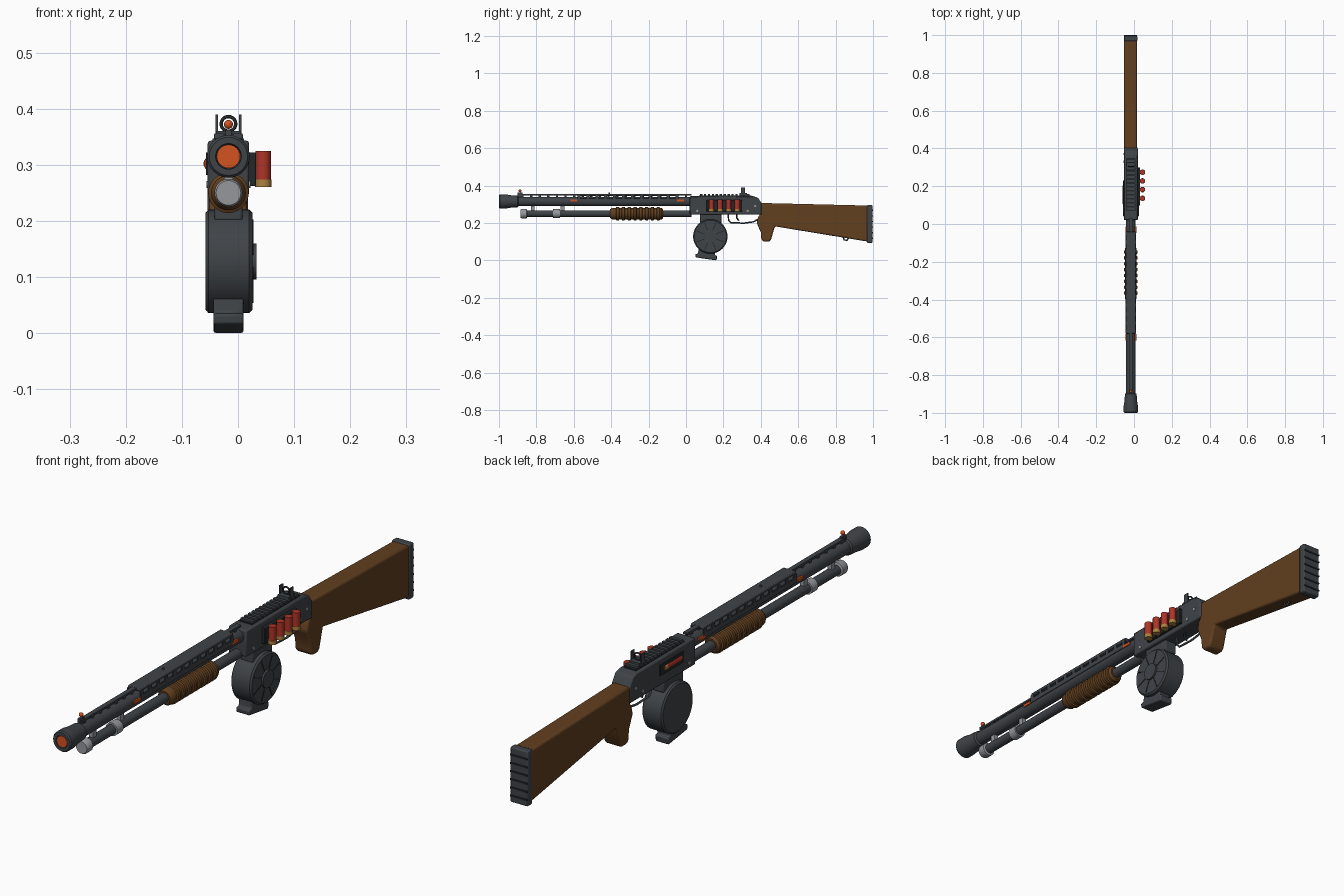
import bpy, bmesh, math
from mathutils import Matrix, Vector

if "Cube" in bpy.data.objects:
    bpy.data.objects.remove(bpy.data.objects["Cube"])
AX = -0.017          # centre plane of the body
BARREL_Z, TUBE_Z = 0.315, 0.25


def material(name, *rgb):
    m = bpy.data.materials.new(name)
    m.use_nodes = True
    m.diffuse_color = (*rgb, 1)
    m.node_tree.nodes["Principled BSDF"].inputs["Base Color"].default_value = (*rgb, 1)
    return m


METAL = material("gunmetal", 0.05, 0.057, 0.064)
BLACK = material("black", 0.018, 0.02, 0.022)
WOOD = material("walnut", 0.12, 0.05, 0.014)
STEEL = material("pale steel", 0.3, 0.31, 0.33)
RED = material("shell red", 0.42, 0.035, 0.02)
BRASS = material("brass", 0.42, 0.22, 0.05)
ORANGE = material("orange", 0.65, 0.085, 0.015)


def finish(name, bm, mat, bevel=0, segments=2):
    bmesh.ops.recalc_face_normals(bm, faces=bm.faces)
    mesh = bpy.data.meshes.new(name)
    bm.to_mesh(mesh)
    bm.free()
    mesh.materials.append(mat)
    ob = bpy.data.objects.new(name, mesh)
    bpy.context.collection.objects.link(ob)
    if bevel:
        mod = ob.modifiers.new("bevel", "BEVEL")
        mod.width, mod.segments, mod.limit_method = bevel, segments, "ANGLE"
    bpy.ops.object.select_all(action="DESELECT")
    ob.select_set(True)
    bpy.context.view_layer.objects.active = ob
    bpy.ops.object.shade_smooth_by_angle(angle=math.radians(35))
    return ob


def box(name, x, y, z, mat, bevel=0):
    bm = bmesh.new()
    bmesh.ops.create_cube(bm, size=1)
    for v in bm.verts:
        v.co = [r[0] + (c + 0.5) * (r[1] - r[0]) for r, c in zip((x, y, z), v.co)]
    return finish(name, bm, mat, bevel)


def prism(name, outline, x, mat, bevel=0, segments=2):
    """Side outline of (y, z) points, extruded across x."""
    bm = bmesh.new()
    face = bm.faces.new([bm.verts.new((x[0], y, z)) for y, z in outline])
    new = bmesh.ops.extrude_face_region(bm, geom=[face])["geom"]
    bmesh.ops.translate(bm, vec=(x[1] - x[0], 0, 0),
                        verts=[v for v in new if isinstance(v, bmesh.types.BMVert)])
    return finish(name, bm, mat, bevel, segments)


def lathe(name, profile, centre, mat, axis="Y", n=32):
    """Turns (position, radius) pairs around an axis through centre."""
    bm = bmesh.new()
    rings = []
    for p, r in profile:
        ring = []
        for i in range(n):
            a = math.tau * i / n
            u, w = r * math.cos(a), r * math.sin(a)
            co = {"X": (p, u, w), "Y": (u, p, w), "Z": (u, w, p)}[axis]
            ring.append(bm.verts.new(Vector(co) + Vector(centre)))
        rings.append(ring)
    for a, b in zip(rings, rings[1:]):
        for i in range(n):
            bm.faces.new((a[i], a[i - 1], b[i - 1], b[i]))
    bm.faces.new(rings[0])
    bm.faces.new(rings[-1])
    return finish(name, bm, mat)


def rod(name, start, end, r, centre, mat, axis="Y", n=24):
    return lathe(name, [(start, r), (end, r)], centre, mat, axis, n)


def wire(name, points, r, mat, cyclic=False):
    cu = bpy.data.curves.new(name, "CURVE")
    cu.dimensions, cu.bevel_depth, cu.bevel_resolution = "3D", r, 2
    sp = cu.splines.new("POLY")
    sp.points.add(len(points) - 1)
    for p, co in zip(sp.points, points):
        p.co = (*co, 1)
    sp.use_cyclic_u = cyclic
    cu.materials.append(mat)
    ob = bpy.data.objects.new(name, cu)
    bpy.context.collection.objects.link(ob)


def around(half):
    return AX - half, AX + half


barrel, tube = (AX, 0, BARREL_Z), (AX, 0, TUBE_Z)

# Barrel, muzzle and bore plug
rod("barrel", -0.93, 0.03, 0.025, barrel, METAL)
lathe("muzzle", [(-0.985, 0.021), (-1.0, 0.023), (-1.0, 0.034), (-0.995, 0.038), (-0.965, 0.038),
                 (-0.935, 0.033), (-0.9, 0.031), (-0.895, 0.025)], barrel, METAL)
rod("bore_plug", -0.999, -0.98, 0.021, barrel, ORANGE)

# Magazine tube with cap, clamp and braces
rod("magazine_tube", -0.86, 0.03, 0.018, tube, METAL)
lathe("tube_cap", [(-0.885, 0.022), (-0.88, 0.025), (-0.853, 0.025), (-0.85, 0.02)], tube, STEEL)
rod("tube_clamp", -0.71, -0.675, 0.024, tube, STEEL)
for y in (-0.82, -0.66):
    box("tube_brace", around(0.008), (y - 0.01, y + 0.01), (0.25, 0.3), STEEL)

# Wooden pump grip with raised ribs
pump = [(-0.405, 0.024), (-0.395, 0.031)]
for i in range(8):
    y = -0.375 + i * 0.031
    pump += [(y, 0.031), (y + 0.003, 0.036), (y + 0.016, 0.036), (y + 0.019, 0.031)]
lathe("pump_grip", pump + [(-0.13, 0.031), (-0.122, 0.024)], tube, WOOD)

# Sighting rib along the barrel, on small posts
box("sight_rib", around(0.009), (-0.89, 0.03), (0.348, 0.355), METAL)
for i in range(20):
    y = -0.88 + i * 0.046
    box("rib_post", around(0.007), (y, y + 0.012), (0.335, 0.349), METAL)

# Slotted heat shield
box("shield_top", around(0.026), (-0.58, -0.04), (0.345, 0.356), METAL, 0.003)
for s in (-1, 1):
    side = sorted((AX + s * 0.024, AX + s * 0.028))
    box("shield_side", side, (-0.58, -0.04), (0.315, 0.332), METAL)
    for i in range(12):
        y = -0.58 + i * 0.0476
        box("shield_bridge", side, (y, y + 0.016), (0.33, 0.347), METAL)
    for y in (-0.6, -0.03):
        clip = sorted((AX + s * 0.02, AX + s * 0.029))
        box("shield_clip", clip, (y - 0.018, y + 0.018), (0.314, 0.325), ORANGE)

# Front bead sight
box("front_sight_base", around(0.005), (-0.9, -0.875), (0.338, 0.362), METAL)
bm = bmesh.new()
bmesh.ops.create_uvsphere(bm, u_segments=16, v_segments=10, radius=0.008,
                          matrix=Matrix.Translation((AX, -0.887, 0.372)))
finish("front_bead", bm, ORANGE)
rod("mid_bead", 0.355, 0.362, 0.004, (AX, -0.41, 0), METAL, "Z", 12)

# Receiver and top rail
prism("receiver", [(0.02, 0.245), (0.02, 0.343), (0.36, 0.343), (0.385, 0.335), (0.405, 0.305),
                   (0.405, 0.245)], (-0.054, 0.02), METAL, 0.005)
box("rail_base", around(0.025), (0.07, 0.35), (0.34, 0.347), BLACK)
for i in range(13):
    y = 0.075 + i * 0.021
    box("rail_tooth", around(0.025), (y, y + 0.012), (0.345, 0.354), METAL)

# Rear ring sight
box("rear_sight_base", around(0.022), (0.285, 0.325), (0.345, 0.36), METAL)
ring = [math.tau * i / 24 for i in range(24)]
wire("rear_sight_ring", [(AX + 0.013 * math.cos(a), 0.305, 0.373 + 0.013 * math.sin(a)) for a in ring],
     0.003, BLACK, True)
for s in (-1, 1):
    x = AX + s * 0.021
    box("rear_sight_wing", (x - 0.002, x + 0.002), (0.295, 0.315), (0.355, 0.39), METAL)

# Side carrier with spare shells on the left
box("shell_carrier", (0.018, 0.032), (0.11, 0.3), (0.262, 0.322), BLACK, 0.002)
for i in range(4):
    spot = (0.045, 0.136 + i * 0.046, 0)
    rod("shell_case", 0.272, 0.325, 0.0135, spot, RED, "Z")
    rod("shell_base", 0.26, 0.274, 0.0145, spot, BRASS, "Z")

# Ejection port and chambered shell on the right
box("ejection_port", (-0.057, -0.05), (0.095, 0.23), (0.282, 0.322), BLACK)
rod("chambered_case", 0.105, 0.19, 0.012, (-0.049, 0, 0.302), RED)
rod("chambered_base", 0.19, 0.205, 0.0125, (-0.049, 0, 0.302), BRASS)
for x in (-0.056, 0.02):
    for y, z in ((0.06, 0.265), (0.33, 0.265), (0.37, 0.29)):
        rod("receiver_pin", x, x + 0.002, 0.006, (0, y, z), STEEL, "X", 12)

# Trigger and guard
wire("trigger_guard", [(AX, y, z) for y, z in ((0.225, 0.25), (0.228, 0.215), (0.24, 0.202), (0.31, 0.199),
                                               (0.36, 0.206), (0.39, 0.222))], 0.004, METAL)
wire("trigger", [(AX, 0.272, 0.25), (AX, 0.27, 0.23), (AX, 0.282, 0.212)], 0.004, BLACK)

# Drum magazine: body, ribs, hub, neck and foot
drum = (0, 0.13, 0.128)
lathe("drum", [(-0.058, 0.086), (-0.053, 0.092), (0.02, 0.092), (0.026, 0.086)], drum, METAL, "X", 48)
rod("drum_hub", 0.02, 0.033, 0.032, drum, METAL, "X", 32)
for i in range(8):
    rib = box("drum_groove", (0.024, 0.0275), (-0.002, 0.002), (0.034, 0.08), BLACK)
    rib.matrix_world = Matrix.Translation(drum) @ Matrix.Rotation(math.tau * (i + 0.5) / 8, 4, "X")
    rib.location.x = 0
box("drum_neck", around(0.025), (0.075, 0.19), (0.2, 0.25), METAL, 0.004)
prism("drum_foot", [(0.052, 0.016), (0.05, 0.034), (0.064, 0.036), (0.068, 0.07), (0.158, 0.06),
                    (0.155, 0.028), (0.167, 0.024), (0.163, 0.0)], (-0.044, 0.01), METAL, 0.004)

# Wooden stock with grip, and ridged butt pad
prism("stock", [(0.395, 0.307), (0.975, 0.293), (0.975, 0.1), (0.475, 0.182), (0.455, 0.112), (0.445, 0.1),
                (0.415, 0.1), (0.403, 0.112), (0.4, 0.15), (0.378, 0.2), (0.385, 0.23), (0.395, 0.245)],
      (-0.052, 0.016), WOOD, 0.009, 3)
box("butt_pad", (-0.054, 0.018), (0.968, 0.997), (0.093, 0.296), METAL, 0.005)
for i in range(6):
    z = 0.115 + i * 0.03
    box("pad_ridge", (-0.052, 0.016), (0.985, 1.0), (z, z + 0.006), BLACK)
wire("sling_loop", [(AX, 0.84, 0.125), (AX, 0.845, 0.11), (AX, 0.86, 0.107), (AX, 0.87, 0.12)], 0.004, METAL)
